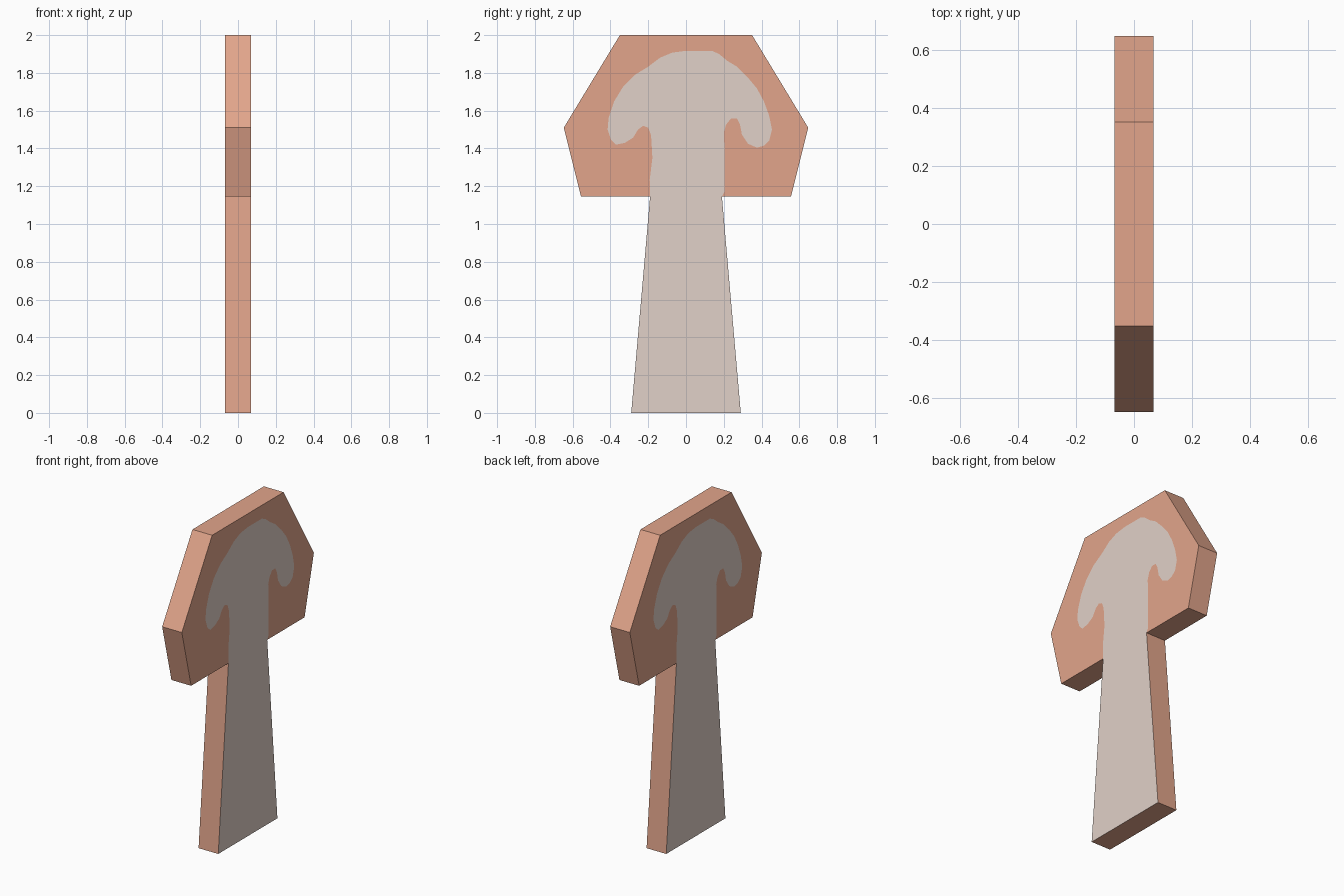
import bpy, bmesh

T = 0.0675  # half thickness of the slab


def material(name, rgb):
    m = bpy.data.materials.new(name)
    m.diffuse_color = (*rgb, 1.0)
    return m


def linear(*srgb):
    return [((c / 255 + 0.055) / 1.055) ** 2.4 for c in srgb]


# Silhouette of the mushroom as (y, z): cap from right neck round to left neck, then stem foot
cap = [(0.19, 1.145), (0.556, 1.145), (0.647, 1.51), (0.35, 2.0),
       (-0.35, 2.0), (-0.647, 1.51), (-0.556, 1.145), (-0.19, 1.145)]
foot = [(-0.29, 0.0), (0.29, 0.0)]

# Pale painted mushroom inside the cap, from left neck round to right neck
paint = [(-0.192, 1.235), (-0.178, 1.35), (-0.18, 1.39), (-0.185, 1.47), (-0.2, 1.51),
         (-0.227, 1.52), (-0.254, 1.5), (-0.28, 1.457), (-0.323, 1.43), (-0.37, 1.42),
         (-0.397, 1.446), (-0.415, 1.5), (-0.41, 1.56), (-0.38, 1.65), (-0.333, 1.727),
         (-0.27, 1.79), (-0.2, 1.833), (-0.138, 1.88), (-0.074, 1.907), (0.0, 1.917),
         (0.138, 1.917), (0.175, 1.9), (0.217, 1.865), (0.27, 1.833), (0.328, 1.775),
         (0.376, 1.717), (0.413, 1.648), (0.44, 1.574), (0.455, 1.5), (0.44, 1.44),
         (0.413, 1.415), (0.376, 1.404), (0.328, 1.425), (0.296, 1.473), (0.286, 1.526),
         (0.27, 1.558), (0.238, 1.558), (0.212, 1.526), (0.2, 1.483), (0.203, 1.42),
         (0.203, 1.17)]

bm = bmesh.new()


def add_face(points, mat):
    f = bm.faces.new([bm.verts.new(p) for p in points])
    f.material_index = mat


# Broad faces: the left one is the right one turned half round the z axis
for s in (1, -1):
    def place(pts):
        return [(s * T, s * y, z) for y, z in pts]
    add_face(place(cap + paint), 0)                                # cap around the paint
    add_face(place([cap[-1]] + paint + [cap[0]] + foot[::-1]), 1)  # paint and stem

# Rim walls
rim = cap + foot
for (y0, z0), (y1, z1) in zip(rim, rim[1:] + rim[:1]):
    add_face([(T, y0, z0), (-T, y0, z0), (-T, y1, z1), (T, y1, z1)], 0)

bmesh.ops.remove_doubles(bm, verts=bm.verts[:], dist=1e-4)
bmesh.ops.triangulate(bm, faces=[f for f in bm.faces if len(f.verts) > 4])
bmesh.ops.recalc_face_normals(bm, faces=bm.faces[:])

mesh = bpy.data.meshes.new("mushroom_slab")
bm.to_mesh(mesh)
bm.free()
mesh.materials.append(material("terracotta", linear(226, 165, 139)))
mesh.materials.append(material("pale_grey", linear(225, 209, 200)))
bpy.context.collection.objects.link(bpy.data.objects.new("mushroom_slab", mesh))
